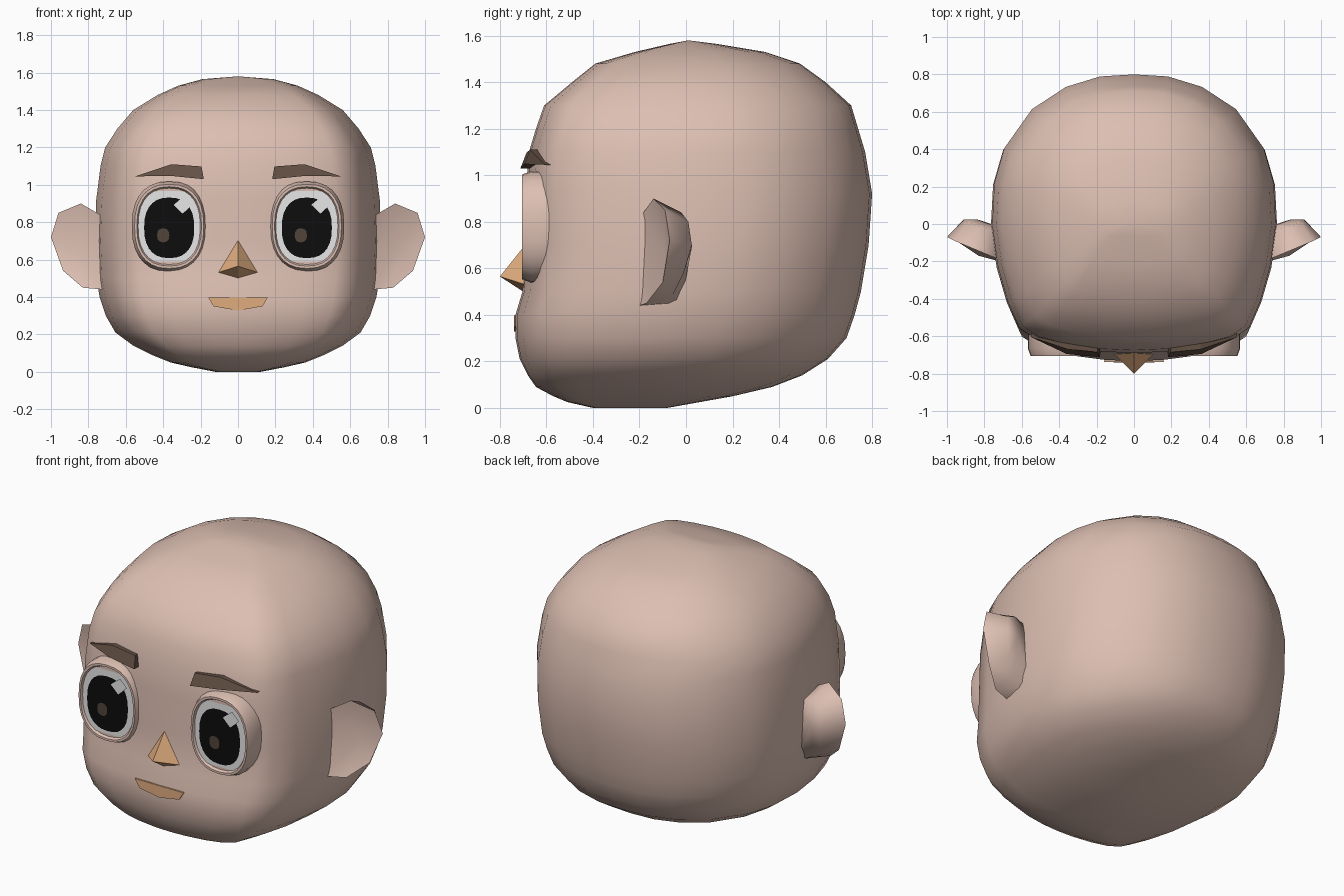
import bpy, bmesh, math

if "Cube" in bpy.data.objects:
    bpy.data.objects.remove(bpy.data.objects["Cube"])


def material(name, rgb):
    m = bpy.data.materials.new(name)
    m.diffuse_color = (*rgb, 1)
    m.use_nodes = True
    m.node_tree.nodes["Principled BSDF"].inputs["Base Color"].default_value = m.diffuse_color
    return m


SKIN = material("skin", (0.72, 0.52, 0.445))
LIP = material("tan", (0.74, 0.41, 0.21))
BROW = material("dark brown", (0.125, 0.08, 0.058))
WHITE = material("white", (0.86, 0.86, 0.86))
BLACK = material("black", (0.004, 0.004, 0.004))
BROWN = material("iris brown", (0.085, 0.058, 0.042))


def make(name, verts, faces, mat, smooth=None):
    mesh = bpy.data.meshes.new(name)
    mesh.from_pydata(verts, [], faces)
    bm = bmesh.new()
    bm.from_mesh(mesh)
    if len(faces) > 1:
        bmesh.ops.recalc_face_normals(bm, faces=bm.faces)
    bm.to_mesh(mesh)
    bm.free()
    mesh.materials.append(mat)
    ob = bpy.data.objects.new(name, mesh)
    bpy.context.collection.objects.link(ob)
    if smooth:
        bpy.ops.object.select_all(action='DESELECT')
        bpy.context.view_layer.objects.active = ob
        ob.select_set(True)
        bpy.ops.object.shade_smooth_by_angle(angle=math.radians(smooth))
    return ob


def loft(name, rings, mat, smooth=None, start=None, end=None):
    """Skin closed rings; cap each end with a fan to a point, or a flat face."""
    n = len(rings[0])
    verts = [p for r in rings for p in r]
    faces = [(k * n + i, k * n + (i + 1) % n, (k + 1) * n + (i + 1) % n, (k + 1) * n + i)
             for k in range(len(rings) - 1) for i in range(n)]
    for base, tip in ((0, start), ((len(rings) - 1) * n, end)):
        if tip:
            verts.append(tip)
            faces += [(base + i, base + (i + 1) % n, len(verts) - 1) for i in range(n)]
        else:
            faces.append(tuple(range(base, base + n)))
    return make(name, verts, faces, mat, smooth)


def mirrored(points, s):
    return [(s * x, y, z) for x, y, z in points]


# Head: one half cross-section, scaled to each level (z, half width, front, back)
half = [(0, -1), (.22, -.99), (.48, -.955), (.69, -.90), (.81, -.82), (.89, -.63), (.96, -.38),
        (1, -.08), (.985, .22), (.915, .47), (.72, .75), (.48, .91), (.24, .985), (0, 1)]
section = half + [(-x, y) for x, y in half[-2:0:-1]]
levels = [(0, .12, -.40, -.08), (.025, .25, -.51, .06), (.05, .36, -.57, .20),
          (.09, .46, -.645, .37), (.14, .56, -.68, .50), (.21, .655, -.715, .61),
          (.30, .707, -.733, .69), (.40, .74, -.733, .725), (.50, .757, -.703, .752),
          (.70, .765, -.69, .785), (.92, .758, -.69, .80), (1.1, .735, -.675, .77),
          (1.2, .71, -.645, .74), (1.3, .645, -.61, .71), (1.4, .56, -.49, .60),
          (1.48, .43, -.39, .49), (1.53, .32, -.22, .34), (1.565, .19, -.07, .13)]
rings = [[(x * w, (f + b) / 2 + y * (b - f) / 2, z) for x, y in section]
         for z, w, f, b in levels]
loft("head", rings, SKIN, 60, end=(0, .01, 1.58))

# Ears: rim outline, back outline, shallow cup in front
rim = [(.72, -.19, .83), (.84, -.14, .90), (.96, -.09, .85), (1, -.07, .72),
       (.935, -.10, .54), (.83, -.17, .45), (.72, -.20, .44)]
back = [(.70, -.03, .80), (.82, -.02, .84), (.89, .01, .80), (.91, .025, .70),
        (.87, -.01, .58), (.80, -.06, .48), (.70, -.02, .45)]
for s, side in ((-1, "left"), (1, "right")):
    loft(side + "_ear", [mirrored(rim, s), mirrored(back, s)], SKIN, 75,
         start=(s * .86, -.09, .66), end=(s * .84, .025, .69))


def oval(cx, cz, a, b, y, n=28, p=2.4, clip=9):
    pts = []
    for i in range(n):
        t = 2 * math.pi * i / n
        c, d = math.cos(t), math.sin(t)
        z = b * math.copysign(abs(d) ** (2 / p), d)
        pts.append((cx + a * math.copysign(abs(c) ** (2 / p), c), y,
                    cz + max(-clip, min(clip, z))))
    return pts


def plate(name, pts, mat):
    return make(name, pts, [tuple(range(len(pts)))], mat)


# Eyes: raised socket, then thin layered plates
for s, side in ((-1, "left"), (1, "right")):
    cx, cz = s * .368, .778
    prof = [(.20, .24, -.58), (.20, .24, -.665), (.185, .225, -.705),
            (.173, .212, -.705), (.166, .204, -.690)]
    loft(side + "_eye_socket", [oval(cx, cz, a, b, y) for a, b, y in prof], SKIN, 60)
    plate(side + "_eye_white", oval(cx, cz, .166, .204, -.694, clip=.188), WHITE)
    plate(side + "_pupil", oval(cx, cz - .008, .134, .162, -.698), BLACK)
    plate(side + "_iris_spot", oval(cx - .032, cz - .048, .033, .038, -.702, 12), BROWN)
    plate(side + "_eye_glint", [(cx + x, -.702, cz + z) for x, z in
                                ((.024, .115), (.072, .068), (.13, .12), (.085, .165))], WHITE)

    # Eyebrows: tapering wedge, thick at the inner end
    front = mirrored([(.183, -.712, 1.03), (.195, -.685, 1.098), (.355, -.67, 1.11),
                      (.55, -.605, 1.045), (.36, -.695, 1.048)], s)
    loft(side + "_eyebrow", [front, [(x, y + .06, z) for x, y, z in front]], BROW)

# Nose: four-sided pyramid
nose = [(0, -.68, .715), (.11, -.69, .53), (0, -.70, .50), (-.11, -.69, .53), (0, -.80, .565)]
make("nose", nose, [(0, 1, 4), (1, 2, 4), (2, 3, 4), (3, 0, 4), (0, 3, 2, 1)], LIP)

# Mouth: thin plate on the face
lips = [(-.16, -.739, .398), (-.13, -.739, .35), (0, -.740, .328), (.13, -.739, .35),
        (.16, -.739, .398)]
loft("mouth", [lips, [(x, y + .009, z) for x, y, z in lips]], LIP)
